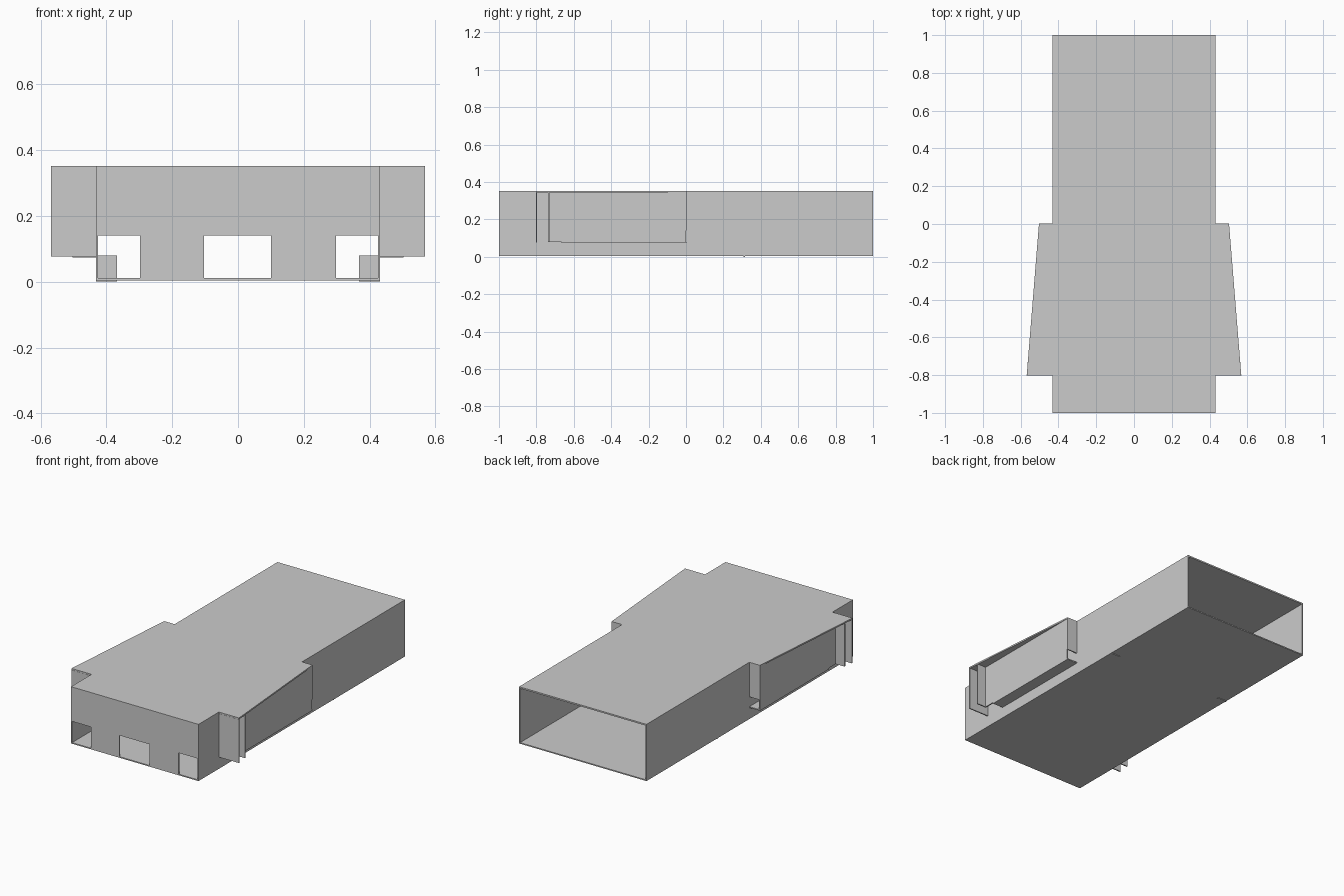
import bpy

if "Cube" in bpy.data.objects:
    bpy.data.objects.remove(bpy.data.objects["Cube"])

T = 0.007            # sheet thickness
HW = 0.432           # half width of the main body
TOP, ROOF = 0.352, 0.343
FLOOR = 0.004


def prism(name, pts, lo, hi, axis='Z'):
    """Extrude a 2D outline along Z (points are x, y) or Y (points are x, z)."""
    def place(p, h):
        return (p[0], p[1], h) if axis == 'Z' else (p[0], h, p[1])
    n = len(pts)
    verts = [place(p, lo) for p in pts] + [place(p, hi) for p in pts]
    faces = [list(range(n))[::-1], list(range(n, 2 * n))]
    faces += [[i, (i + 1) % n, n + (i + 1) % n, n + i] for i in range(n)]
    mesh = bpy.data.meshes.new(name)
    mesh.from_pydata(verts, [], faces)
    area = sum(a[0] * b[1] - b[0] * a[1] for a, b in zip(pts, pts[1:] + pts[:1]))
    if (area > 0) != (axis == 'Z'):
        mesh.flip_normals()
    obj = bpy.data.objects.new(name, mesh)
    bpy.context.collection.objects.link(obj)
    return obj


def box(name, x, y, z):
    return prism(name, [(x[0], y[0]), (x[1], y[0]), (x[1], y[1]), (x[0], y[1])], *z)


# Roof: one sheet covering the body and both tapered wings
half = [(HW, -1), (HW, -0.802), (0.568, -0.802), (0.503, 0.003), (HW, 0.003), (HW, 1)]
prism("roof", half + [(-x, y) for x, y in reversed(half)], ROOF, TOP)

# Floor of the open-backed body
box("floor", (-HW, HW), (-1, 1), (FLOOR, FLOOR + T))

# Front wall with three low openings along the floor
F, W = FLOOR + T, 0.141
comb = [(HW, F), (HW, ROOF), (-HW, ROOF), (-HW, F),
        (-HW + T, F), (-HW + T, W), (-0.298, W), (-0.298, F),
        (-0.104, F), (-0.104, W), (0.1, W), (0.1, F),
        (0.298, F), (0.298, W), (HW - T, W), (HW - T, F)]
prism("front_wall", comb, -1, -1 + T, 'Y')

for s, side in ((1, "right"), (-1, "left")):
    def part(name, x, y, z):
        return box(f"{side}_{name}", sorted((s * x[0], s * x[1])), y, z)

    # Body side wall
    part("side_wall", (HW - T, HW), (-1 + T, 1), (F, ROOF))
    # Small locating tab poking through the floor
    part("tab", (0.368, HW), (0.308, 0.315), (0, 0.08))
    # Wing: front plate, second plate, long panel, rear plate and channel floor
    part("wing_front_plate", (HW, 0.568), (-0.803, -0.803 + T), (0.076, ROOF))
    part("wing_inner_plate", (0.496, 0.564), (-0.738, -0.738 + T), (0.08, ROOF))
    part("wing_side_panel", (0.496, 0.503), (-0.731, 0), (0.08, ROOF))
    part("wing_rear_plate", (HW, 0.503), (-0.004, 0.003), (0.14, ROOF))
    part("wing_channel_floor", (HW, 0.503), (-0.665, 0.003), (0.073, 0.08))
